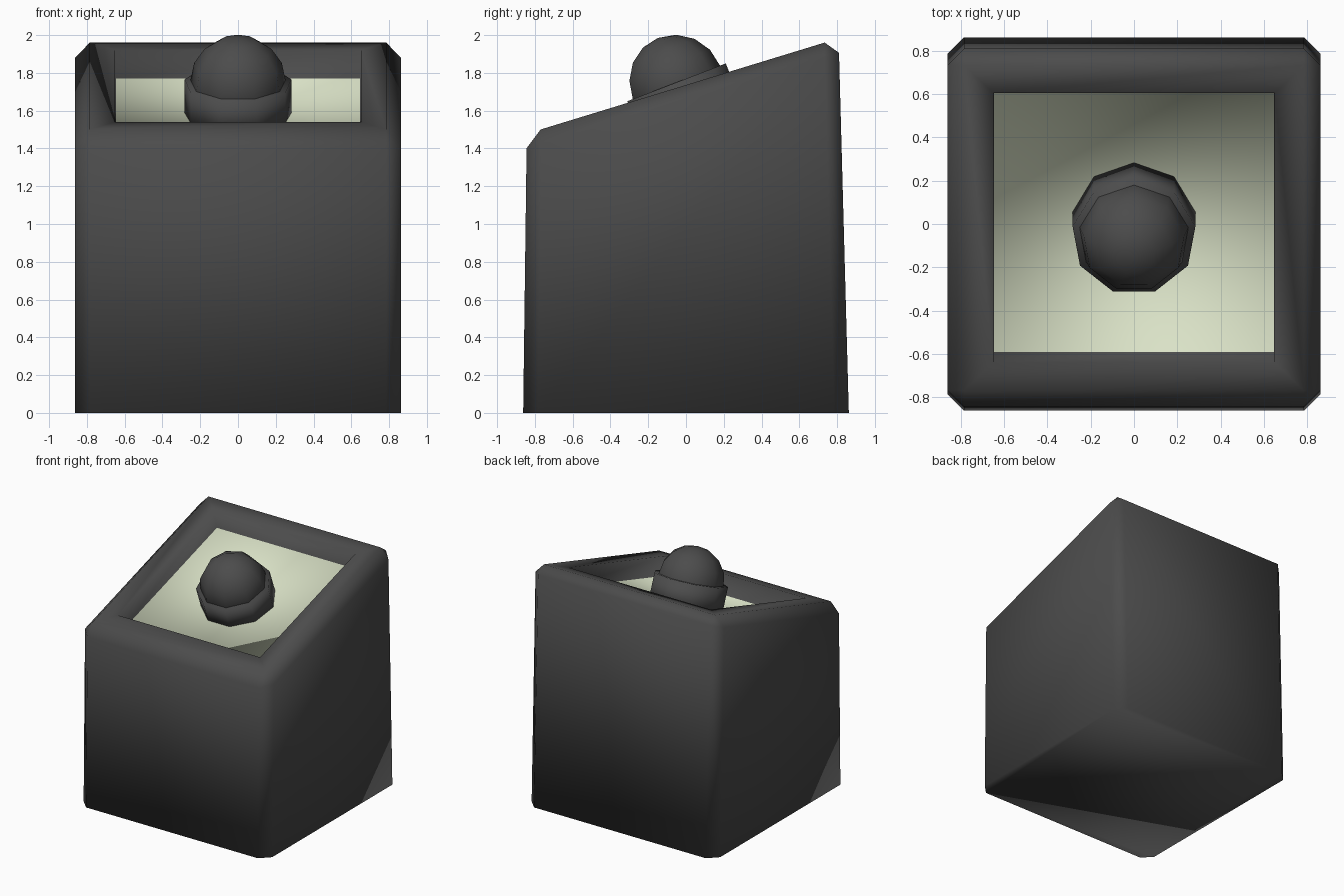
import bpy, bmesh, math
from mathutils import Matrix, Vector

if "Cube" in bpy.data.objects:
    bpy.data.objects.remove(bpy.data.objects["Cube"])


def material(name, rgb):
    m = bpy.data.materials.new(name)
    m.diffuse_color = (*rgb, 1)
    m.use_nodes = True
    m.node_tree.nodes["Principled BSDF"].inputs["Base Color"].default_value = m.diffuse_color
    return m


GREY = material("dark grey", (0.072, 0.072, 0.072))
PALE = material("pale green", (0.70, 0.76, 0.57))


def finish(bm, name, mats):
    bmesh.ops.recalc_face_normals(bm, faces=bm.faces)
    for f in bm.faces:
        f.smooth = True
    me = bpy.data.meshes.new(name)
    bm.to_mesh(me)
    bm.free()
    for m in mats:
        me.materials.append(m)
    ob = bpy.data.objects.new(name, me)
    bpy.context.collection.objects.link(ob)
    return ob


# Housing: tapered block with a sloping top
bm = bmesh.new()
profile = [(-0.862, 0), (0.862, 0), (0.808, 1.983), (-0.843, 1.478)]
left, right = [[bm.verts.new((x, y, z)) for y, z in profile] for x in (-0.862, 0.862)]
bm.faces.new(left)
bm.faces.new(right)
for i in range(4):
    j = (i + 1) % 4
    bm.faces.new((left[i], left[j], right[j], right[i]))
bmesh.ops.recalc_face_normals(bm, faces=bm.faces)

# Chamfer every edge except those around the base
edges = [e for e in bm.edges if max(v.co.z for v in e.verts) > 0.1]
bmesh.ops.bevel(bm, geom=edges, offset=0.077, offset_type='OFFSET',
                segments=1, profile=0.5, affect='EDGES')

# Rim, recess and pale panel at its floor
bm.normal_update()
top = max(bm.faces, key=lambda f: f.normal.z)
bmesh.ops.inset_individual(bm, faces=[top], thickness=0.135, use_even_offset=True)
bmesh.ops.inset_individual(bm, faces=[top], thickness=0.004, depth=-0.155,
                           use_even_offset=True)
top.material_index = 1
finish(bm, "housing", [GREY, PALE])

# Ball and collar share a tilted axis, with one corner of the nine at the back
tilt = (Matrix.Translation(Vector((0, -0.058, 1.747)))
        @ Matrix.Rotation(math.radians(21), 4, 'X')
        @ Matrix.Rotation(math.radians(90), 4, 'Z'))


def turned(name, profile, sides=9):
    """Revolve (radius, height) points; zero radius makes a pole."""
    bm = bmesh.new()
    rings = []
    for r, h in profile:
        n = sides if r > 1e-5 else 1
        rings.append([bm.verts.new((r * math.cos(2 * math.pi * i / sides),
                                    r * math.sin(2 * math.pi * i / sides), h))
                      for i in range(n)])
    for a, b in zip(rings, rings[1:]):
        for i in range(sides):
            j = (i + 1) % sides
            quad = [a[i % len(a)], a[j % len(a)], b[j % len(b)], b[i % len(b)]]
            bm.faces.new(list(dict.fromkeys(quad)))
    for ring in (rings[0], rings[-1]):
        if len(ring) > 1:
            bm.faces.new(ring)
    bm.transform(tilt)
    return finish(bm, name, [GREY])


# Ball
R = 0.255
turned("ball", [(R * math.sin(math.pi * k / 8), R * math.cos(math.pi * k / 8))
                for k in range(9)])

# Collar standing on the panel
turned("collar", [(0.288, 0), (0.288, -0.21)])
